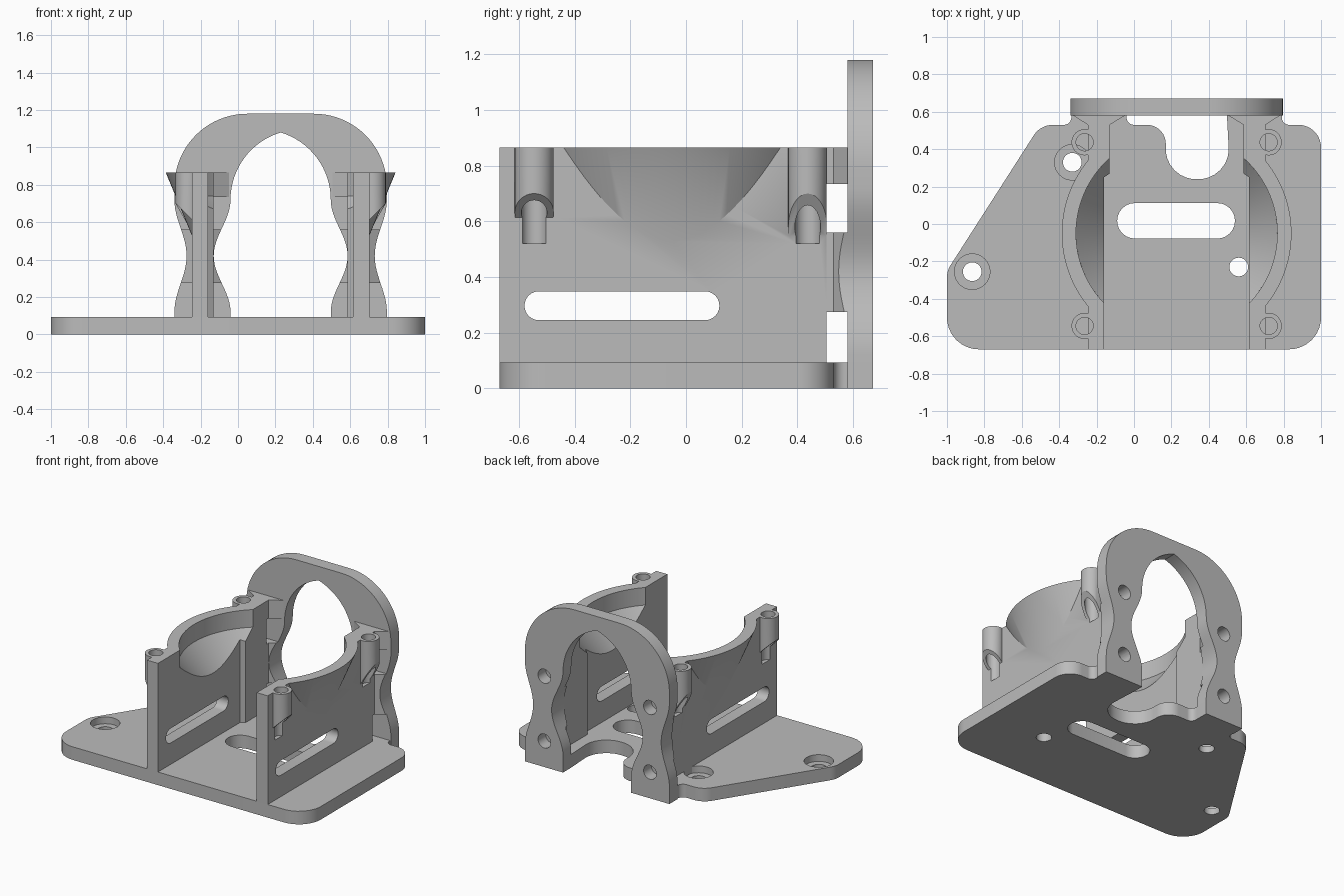
import bpy, bmesh, math
from mathutils import Matrix, Vector

cube = bpy.data.objects.get("Cube")
if cube:
    bpy.data.objects.remove(cube, do_unlink=True)

CX = 0.228          # symmetry axis of the cradle
DECK = 0.093        # base plate thickness
TOP = 0.865         # wall height

grey = bpy.data.materials.new("plain grey")
grey.use_nodes = True
tone = (0.5, 0.5, 0.5, 1)
grey.diffuse_color = tone
grey.node_tree.nodes["Principled BSDF"].inputs["Base Color"].default_value = tone


def make(name, bm):
    bmesh.ops.recalc_face_normals(bm, faces=bm.faces)
    me = bpy.data.meshes.new(name)
    bm.to_mesh(me)
    bm.free()
    me.materials.append(grey)
    ob = bpy.data.objects.new(name, me)
    bpy.context.collection.objects.link(ob)
    return ob


def prism(name, pts, lo, hi, axis="z"):
    """Extrude a flat outline from lo to hi along an axis."""
    place = {"z": lambda a, b, c: (a, b, c),
             "y": lambda a, b, c: (a, c, b),
             "x": lambda a, b, c: (c, a, b)}[axis]
    bm = bmesh.new()
    face = bm.faces.new([bm.verts.new(place(a, b, lo)) for a, b in pts])
    out = bmesh.ops.extrude_face_region(bm, geom=[face])
    verts = [v for v in out["geom"] if isinstance(v, bmesh.types.BMVert)]
    bmesh.ops.translate(bm, verts=verts, vec=place(0, 0, hi - lo))
    return make(name, bm)


def box(name, x, y, z):
    return prism(name, [(x[0], y[0]), (x[1], y[0]), (x[1], y[1]), (x[0], y[1])], *z)


def cone(name, x, y, z0, z1, r0, r1, n=48):
    bm = bmesh.new()
    bmesh.ops.create_cone(bm, cap_ends=True, segments=n, radius1=r0, radius2=r1, depth=z1 - z0,
                          matrix=Matrix.Translation((x, y, (z0 + z1) / 2)))
    return make(name, bm)


def circle(a, b, r, n=32):
    return [(a + r * math.cos(2 * math.pi * i / n), b + r * math.sin(2 * math.pi * i / n))
            for i in range(n)]


def stadium(a0, a1, b, r, n=12):
    arc = [(-math.pi / 2 + math.pi * i / n) for i in range(n + 1)]
    return ([(a1 - r + r * math.cos(t), b + r * math.sin(t)) for t in arc] +
            [(a0 + r - r * math.cos(t), b - r * math.sin(t)) for t in arc])


def rounded(corners, n=8):
    """Outline with a true fillet radius at each corner."""
    pts = []
    for i, (x, y, r) in enumerate(corners):
        p = Vector((x, y))
        if r == 0:
            pts.append((x, y))
            continue
        u = (Vector(corners[i - 1][:2]) - p).normalized()
        v = (Vector(corners[(i + 1) % len(corners)][:2]) - p).normalized()
        half = u.angle(v) / 2
        c = p + (u + v).normalized() * (r / math.sin(half))
        s, e = p + u * (r / math.tan(half)) - c, p + v * (r / math.tan(half)) - c
        for k in range(n + 1):
            d = s.lerp(e, k / n).normalized() * r
            pts.append(tuple(c + d))
    return pts


def combine(ob, other, op="DIFFERENCE"):
    mod = ob.modifiers.new("cut", "BOOLEAN")
    mod.operation, mod.object, mod.solver = op, other, "EXACT"
    bpy.context.view_layer.update()
    dg = bpy.context.evaluated_depsgraph_get()
    me = bpy.data.meshes.new_from_object(ob.evaluated_get(dg))
    ob.modifiers.clear()
    ob.data = me
    bpy.data.objects.remove(other, do_unlink=True)


# Base plate with slanted side and rear notch
base = prism("base_plate", rounded([
    (-1, -0.67, 0.17), (1, -0.67, 0.17), (1, 0.53, 0.12), (0.79, 0.53, 0.04), (0.79, 0.6, 0),
    (0.496, 0.6, 0), (0.515, 0.24, 0.16), (0.17, 0.24, 0.16), (0.17, 0.53, 0.1),
    (-0.04, 0.53, 0.04), (-0.04, 0.6, 0), (-0.335, 0.6, 0), (-0.335, 0.53, 0.04),
    (-0.5, 0.53, 0.12), (-1, -0.25, 0.12)]), 0, DECK)
combine(base, prism("slot", stadium(-0.09, 0.54, 0.017, 0.095), -0.1, 0.2))
for x, y in [(0.56, -0.23), (-0.865, -0.255), (-0.33, 0.33)]:
    combine(base, cone("hole", x, y, -0.1, 0.2, 0.05, 0.05, 32))
    if x < 0:
        combine(base, cone("counterbore", x, y, 0.045, 0.2, 0.095, 0.095, 32))


# Rear flange: waisted legs, rounded top, pointed arch opening
def wave(z):
    return math.cos(2 * math.pi * (z - 0.12) / 0.6)


steps = [0.12 + 0.6 * i / 24 for i in range(25)]
outer = [(-0.34, 0)] + [(-0.3075 - 0.0325 * wave(z), z) for z in steps]
outer += [(0.05 - 0.39 * math.cos(t), 0.79 + 0.39 * math.sin(t))
          for t in [math.pi / 2 * i / 20 for i in range(21)]]
R = 0.3757
sweep = math.asin(0.36 / R)
inner = [(-0.04, 0)] + [(-0.085 + 0.045 * wave(z), z) for z in steps]
inner += [(-0.04 + R - R * math.cos(t), 0.72 + R * math.sin(t))
          for t in [sweep * i / 16 for i in range(1, 16)]]


def mirrored(pts):
    return [(2 * CX - x, z) for x, z in pts]


outline = (outer + mirrored(outer)[::-1] + mirrored(inner) + [(CX, 1.08)] + inner[::-1])
flange = prism("rear_flange", outline, 0.58, 0.672, "y")
for x in (-0.187, 2 * CX + 0.187):
    for z in (0.185, 0.645):
        combine(flange, prism("bolt_hole", circle(x, z, 0.05), 0.4, 0.8, "y"))

# Left wall, x measured from the symmetry axis
wall = prism("left_wall", [(0.388, -0.67), (0.475, -0.67), (0.475, 0.535), (0.358, 0.535),
                           (0.358, 0.27), (0.388, 0.25)], 0.05, TOP)
# Flared gusset that follows the flange outline
gusset = prism("gusset", [(0.358, 0.52), (0.475, 0.52), (0.475, 0.53), (0.56, 0.585),
                          (0.268, 0.585), (0.358, 0.53)], 0.05, TOP)
combine(gusset, prism("limit", [(x - CX, z) for x, z in outline], 0.4, 0.7, "y"), "INTERSECT")
combine(wall, gusset, "UNION")
# Conical bulge and stepped bore
bulge = cone("bulge", 0, -0.05, 0.53, TOP, 0.475, 0.614, 128)
combine(bulge, box("limit", (0.42, 0.8), (-0.6, 0.5), (0.4, 1)), "INTERSECT")
combine(wall, bulge, "UNION")
# Screw bosses with slanted undersides
for y, slope in [(-0.545, 1.0), (0.437, 1.75)]:
    boss = cone("boss", 0.492, y, 0.5, TOP, 0.07, 0.07, 32)
    for v in boss.data.vertices:
        if v.co.z < 0.6:
            v.co.z = 0.70 + slope * (v.co.x - 0.562)
    combine(wall, boss, "UNION")
combine(wall, cone("bore", 0, -0.05, 0.74, 1, 0.538, 0.538, 128))
combine(wall, cone("bore_taper", 0, -0.05, 0.56, 0.7401, 0.388, 0.538, 128))
for y in (-0.545, 0.437):
    combine(wall, cone("screw_hole", 0.492, y, 0.52, 1, 0.046, 0.046, 32))
# Side slot and nut windows
combine(wall, prism("slot", stadium(-0.58, 0.12, 0.297, 0.052), 0.2, 0.8, "x"))
for z in [(DECK, 0.275), (0.56, 0.735)]:
    combine(wall, box("window", (0.2, 0.8), (0.505, 0.58), z))

# Mirror to the other side
bm = bmesh.new()
bm.from_mesh(wall.data)
bmesh.ops.scale(bm, verts=bm.verts, vec=(-1, 1, 1))
other_wall = make("right_wall", bm)
wall.location.x = other_wall.location.x = CX

parts = [base, flange, wall, other_wall]
for ob in parts:
    bpy.ops.object.select_all(action="DESELECT")
    ob.select_set(True)
    bpy.context.view_layer.objects.active = ob
    bpy.ops.object.shade_smooth_by_angle(angle=math.radians(30))
